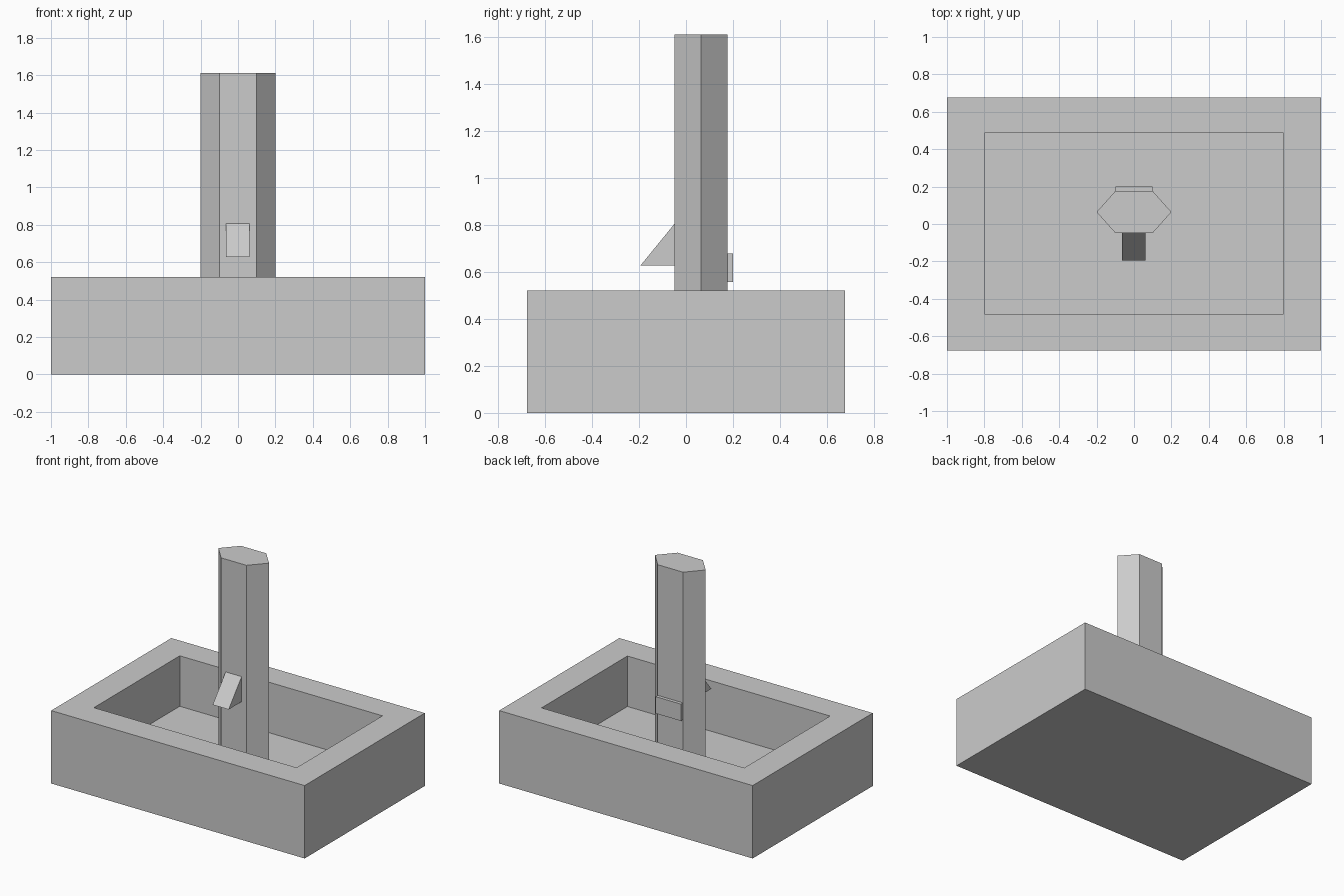
import bpy
import bmesh
from mathutils import Vector

cube = bpy.data.objects.get("Cube")
if cube:
    bpy.data.objects.remove(cube, do_unlink=True)

# One plain grey for the whole model
GREY = (0.6, 0.6, 0.6, 1.0)
mat = bpy.data.materials.new("plain grey")
mat.use_nodes = True
mat.diffuse_color = GREY
mat.node_tree.nodes["Principled BSDF"].inputs["Base Color"].default_value = GREY


def finish(name, bm):
    bmesh.ops.recalc_face_normals(bm, faces=bm.faces)
    mesh = bpy.data.meshes.new(name)
    bm.to_mesh(mesh)
    bm.free()
    mesh.materials.append(mat)
    obj = bpy.data.objects.new(name, mesh)
    bpy.context.collection.objects.link(obj)
    return obj


def prism(name, profile, offset):
    """Extrude a closed profile of 3D points along an offset."""
    bm = bmesh.new()
    face = bm.faces.new([bm.verts.new(p) for p in profile])
    out = bmesh.ops.extrude_face_region(bm, geom=[face], use_keep_orig=True)
    verts = [v for v in out["geom"] if isinstance(v, bmesh.types.BMVert)]
    bmesh.ops.translate(bm, verts=verts, vec=Vector(offset))
    return finish(name, bm)


def rectangle(x, y0, y1, z):
    return [(-x, y0, z), (x, y0, z), (x, y1, z), (-x, y1, z)]


RIM, FLOOR, TOP = 0.52, 0.16, 1.61
FRONT, MID, BACK = -0.048, 0.064, 0.176

# Basin: a box whose top is inset and pushed down to the floor
bm = bmesh.new()
outer = rectangle(1.0, -0.677, 0.677, 0)
inner = rectangle(0.8, -0.482, 0.486, 0)
rings = []
for points, z in ((outer, 0), (outer, RIM), (inner, RIM), (inner, FLOOR)):
    rings.append([bm.verts.new((x, y, z)) for x, y, _ in points])
for a, b in zip(rings, rings[1:]):
    for i in range(4):
        j = (i + 1) % 4
        bm.faces.new((a[i], a[j], b[j], b[i]))
bm.faces.new(rings[0])
bm.faces.new(rings[-1])
finish("basin", bm)

# Six-sided pillar standing on the basin floor
prism("pillar",
      [(-0.2, MID, FLOOR), (-0.1, FRONT, FLOOR), (0.1, FRONT, FLOOR),
       (0.2, MID, FLOOR), (0.1, BACK, FLOOR), (-0.1, BACK, FLOOR)],
      (0, 0, TOP - FLOOR))

# Wedge spout on the front
prism("spout",
      [(-0.064, FRONT, 0.627), (-0.064, -0.194, 0.627), (-0.064, FRONT, 0.806)],
      (0.126, 0, 0))

# Small plate on the back
prism("back_plate", rectangle(0.1, BACK, 0.2, 0.558), (0, 0, 0.12))
